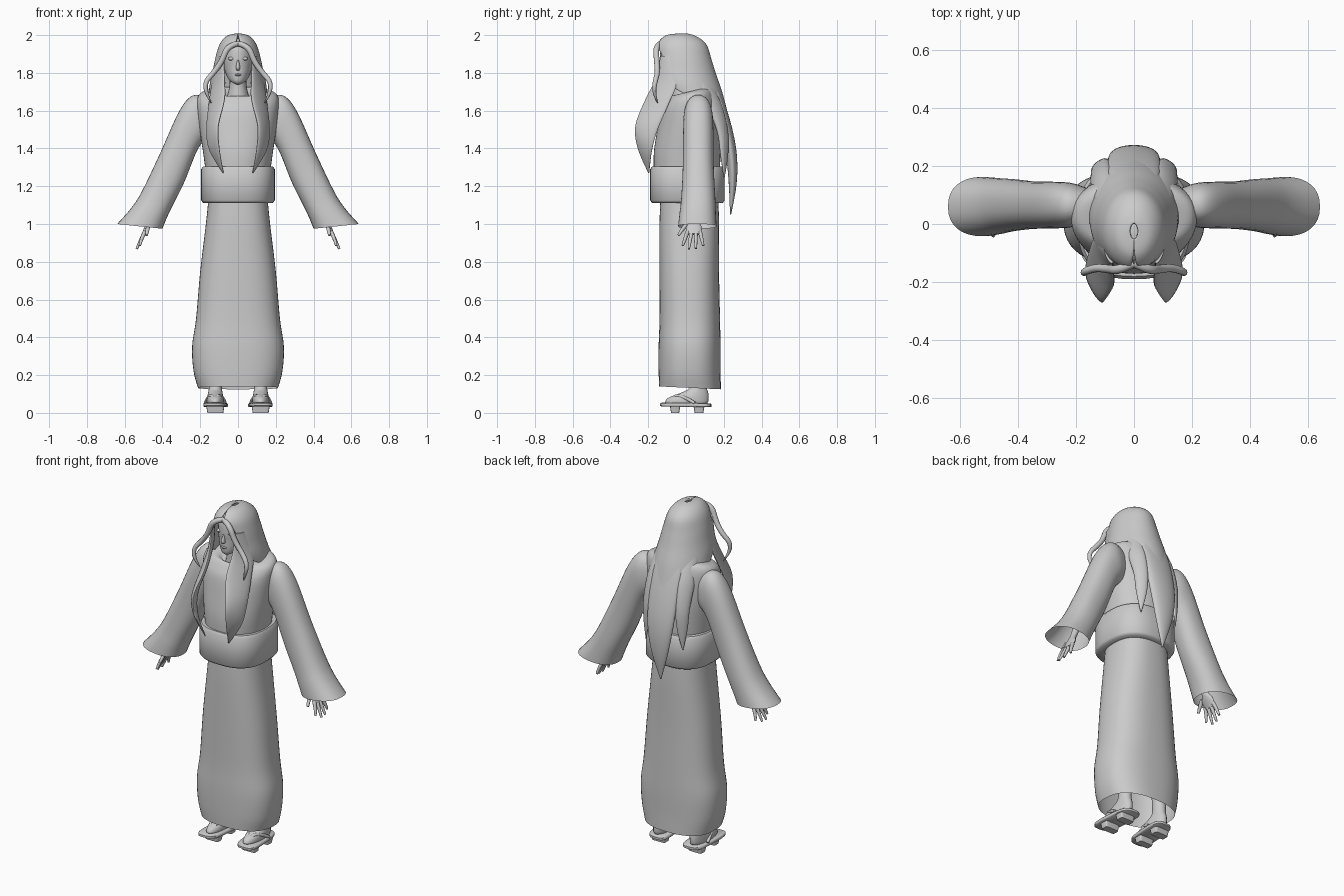
import bpy, math
from mathutils import Vector as V


def mirror(ob):
    ob.modifiers.new("Mirror", 'MIRROR')


def loft(name, keys, w, p=2.0, n=32, steps=5, caps=(True, True), sides=False, thick=0):
    """Skin rings. Key = (end A, end B, half width along w, optional opening in degrees at A)."""
    rows = [list(k[0]) + list(k[1]) + [k[2], k[3] if len(k) > 3 else 0] for k in keys]
    opened = len(keys[0]) > 3
    w, sm = V(w).normalized(), []
    for i in range(len(rows) - 1):                      # Catmull-Rom between keys
        a, b, c, d = (rows[min(max(j, 0), len(rows) - 1)] for j in range(i - 1, i + 3))
        for s in range(steps):
            t = s / steps
            sm.append([.5 * (2*q + (r-o)*t + (2*o-5*q+4*r-e)*t*t + (3*q-o-3*r+e)*t**3)
                       for o, q, r, e in zip(a, b, c, d)])
    sm.append(rows[-1])
    verts, faces = [], []
    for r in sm:
        A, B, g = V(r[:3]), V(r[3:6]), math.radians(r[7])
        c, u = (A + B) / 2, (A - B) / 2
        for k in range(n):
            th = g + (2*math.pi - 2*g) * k / (n - 1 if opened else n)
            cs, sn = math.cos(th), math.sin(th)
            cs, sn = (math.copysign(abs(q) ** (2 / p), q) for q in (cs, sn))
            verts.append(c + u * cs + w * (sn * r[6]))
    for i in range(len(sm) - 1):
        for k in range(n - 1 if opened else n):
            m = (k + 1) % n
            faces.append((i*n + k, i*n + m, (i+1)*n + m, (i+1)*n + k))
    if not opened:
        if caps[0]:
            faces.append(tuple(range(n - 1, -1, -1)))
        if caps[1]:
            faces.append(tuple(range((len(sm)-1)*n, len(sm)*n)))
    me = bpy.data.meshes.new(name)
    me.from_pydata(verts, [], faces)
    for f in me.polygons:
        f.use_smooth = True
    me.set_sharp_from_angle(angle=math.radians(50))
    ob = bpy.data.objects.new(name, me)
    bpy.context.collection.objects.link(ob)
    if thick:
        ob.modifiers.new("Solidify", 'SOLIDIFY').thickness = thick
    if sides:
        mirror(ob)
    return ob


def tube(name, pts, sides=True):
    """Tapered round strand; points are (x, y, z, radius)."""
    cu = bpy.data.curves.new(name, 'CURVE')
    cu.dimensions, cu.bevel_depth, cu.bevel_resolution, cu.use_fill_caps = '3D', 1, 3, True
    sp = cu.splines.new('NURBS')
    sp.points.add(len(pts) - 1)
    for q, (x, y, z, r) in zip(sp.points, pts):
        q.co, q.radius = (x, y, z, 1), r
    sp.order_u, sp.use_endpoint_u, sp.resolution_u = 3, True, 6
    ob = bpy.data.objects.new(name, cu)
    bpy.context.collection.objects.link(ob)
    if sides:
        mirror(ob)


def body(name, rows, x=0, **kw):
    """Upright part; rows are (front y, front z, back y, back z, half width[, opening])."""
    return loft(name, [((x, r[0], r[1]), (x, r[2], r[3])) + r[4:] for r in rows], (1, 0, 0), **kw)


# Robe: skirt, sash and bodice
body("skirt", [(-.135, 1.15, .17, 1.15, .155), (-.14, 1.0, .175, 1.0, .17), (-.14, .75, .175, .75, .20),
               (-.14, .5, .18, .5, .222), (-.145, .35, .183, .35, .243), (-.145, .22, .183, .22, .235),
               (-.142, .14, .185, .125, .212)], p=2.5, n=48, caps=(True, False))
body("sash", [(-.14, 1.11, .16, 1.11, .15), (-.18, 1.112, .195, 1.112, .185), (-.19, 1.125, .205, 1.125, .195),
              (-.19, 1.29, .205, 1.29, .195), (-.18, 1.305, .195, 1.305, .185), (-.14, 1.305, .16, 1.305, .15)],
     p=2.6, n=48, steps=1)
body("bodice", [(-.17, 1.27, .18, 1.27, .17), (-.17, 1.38, .182, 1.38, .185), (-.152, 1.5, .18, 1.5, .203),
                (-.132, 1.6, .17, 1.62, .215), (-.105, 1.65, .155, 1.69, .213), (-.085, 1.675, .135, 1.72, .185),
                (-.075, 1.675, .11, 1.725, .13), (-.065, 1.66, .08, 1.70, .09)], p=2.2, n=48)

# Wide sleeves, open at the cuff
loft("sleeve", [((.17, .065, 1.67), (.16, .065, 1.45), .06), ((.24, .065, 1.68), (.19, .065, 1.43), .076),
                ((.31, .065, 1.60), (.225, .065, 1.37), .08), ((.41, .065, 1.38), (.285, .065, 1.22), .082),
                ((.505, .065, 1.18), (.345, .065, 1.10), .09), ((.565, .062, 1.085), (.378, .062, 1.03), .096),
                ((.64, .06, 1.0), (.40, .06, .975), .102)],
     (0, 1, 0), p=2.3, caps=(True, False), sides=True)

# Hands
loft("hand", [((.425, .065, 1.12), (.425, .015, 1.12), .02), ((.46, .06, 1.03), (.46, .02, 1.03), .016),
              ((.48, .083, .985), (.48, .0, .985), .014), ((.50, .08, .945), (.50, .005, .945), .01)],
     (1, 0, .5), n=16, sides=True)
for i, (y0, y1, z1) in enumerate([(.008, -.018, .885), (.03, .015, .868), (.052, .052, .87), (.074, .092, .885)]):
    tube("finger_%d" % i, [(.492, y0, .96, .011), (.513, (y0 + y1) / 2, .92, .01),
                           (.535 - (z1 - .87), y1, z1, .006)])
tube("thumb", [(.475, .005, 1.0, .012), (.478, -.022, .97, .011), (.485, -.04, .94, .007)])

# Head and neck
body("head", [(-.105, 1.735, -.06, 1.75, .012), (-.128, 1.75, -.02, 1.76, .038), (-.135, 1.78, .03, 1.78, .058),
              (-.135, 1.83, .07, 1.83, .075), (-.138, 1.88, .085, 1.88, .08), (-.128, 1.94, .07, 1.94, .07),
              (-.08, 1.98, .02, 1.98, .03)])
body("neck", [(-.075, 1.82, .04, 1.82, .045), (-.07, 1.73, .04, 1.74, .045), (-.075, 1.64, .06, 1.66, .065)], n=20)
body("nose", [(-.14, 1.868, -.12, 1.868, .005), (-.154, 1.825, -.12, 1.825, .011),
              (-.135, 1.812, -.12, 1.812, .006)], n=12)
body("lips", [(-.134, 1.797, -.11, 1.797, .012), (-.141, 1.79, -.11, 1.79, .02),
              (-.134, 1.781, -.11, 1.781, .012)], n=16)
body("eye", [(-.128, 1.885, -.11, 1.885, .008), (-.135, 1.875, -.11, 1.875, .017),
             (-.128, 1.866, -.11, 1.866, .008)], x=.036, n=14, sides=True)

# Hair shell, open around the face and narrowing onto the back
body("hair_shell", [(-.05, 1.998, .0, 2.0, .012, 0), (-.105, 1.988, .05, 1.985, .055, 2),
                    (-.143, 1.95, .10, 1.945, .088, 10), (-.15, 1.90, .125, 1.87, .108, 36),
                    (-.155, 1.83, .15, 1.79, .124, 42), (-.155, 1.76, .178, 1.71, .14, 48),
                    (-.11, 1.69, .20, 1.63, .145, 85), (-.04, 1.58, .225, 1.53, .135, 108),
                    (.05, 1.48, .24, 1.43, .12, 125)], n=44, thick=.01)

# Long pointed locks down the back
loft("back_lock", [((-.07, .12, 1.80), (.07, .12, 1.80), .02), ((-.09, .175, 1.65), (.09, .175, 1.65), .026),
                   ((-.09, .22, 1.48), (.09, .22, 1.48), .03), ((-.078, .243, 1.34), (.078, .243, 1.34), .028),
                   ((-.05, .247, 1.2), (.05, .247, 1.2), .02), ((-.003, .236, 1.05), (.003, .236, 1.05), .003)],
     (0, 1, .15), n=24)
loft("back_side_lock", [((.13, .06, 1.75), (.07, .13, 1.75), .02), ((.145, .12, 1.62), (.08, .19, 1.62), .022),
                        ((.145, .17, 1.48), (.085, .22, 1.48), .02), ((.14, .185, 1.36), (.095, .22, 1.36), .014),
                        ((.122, .20, 1.24), (.118, .203, 1.24), .002)],
     (.7, .7, 0), n=20, sides=True)

# Leaf-shaped locks falling in front of the chest
loft("front_lock", [((.10, -.08, 1.89), (.075, -.135, 1.89), .01), ((.135, -.05, 1.75), (.072, -.16, 1.77), .014),
                    ((.152, -.09, 1.64), (.072, -.215, 1.66), .017), ((.165, -.15, 1.5), (.105, -.268, 1.52), .016),
                    ((.15, -.18, 1.39), (.10, -.255, 1.40), .013), ((.08, -.195, 1.27), (.076, -.20, 1.27), .002)],
     (.88, -.48, 0), n=24, sides=True)

# Thin strands framing the face
tube("face_strand", [(.0, -.135, 1.955, .014), (.055, -.16, 1.945, .016), (.085, -.155, 1.86, .015),
                     (.13, -.15, 1.80, .014), (.175, -.165, 1.75, .013), (.168, -.17, 1.69, .010),
                     (.142, -.15, 1.64, .002)])

# Feet and sandals
body("foot", [(-.10, .048, .11, .048, .04), (-.11, .06, .118, .06, .044), (-.09, .082, .12, .085, .043),
              (-.03, .105, .117, .11, .038), (.02, .135, .108, .14, .034), (.025, .2, .108, .2, .036),
              (.02, .32, .115, .32, .045)], x=.12, n=24, sides=True)
loft("sandal_sole", [((.128, -.13, .034), (.11, .13, .03), .058), ((.128, -.137, .038), (.11, .135, .033), .062),
                     ((.128, -.137, .05), (.11, .135, .046), .062), ((.128, -.13, .054), (.11, .13, .05), .058)],
     (1, -.05, 0), p=3.5, steps=1, sides=True)
for nm, y0, y1 in [("front_tooth", -.085, -.03), ("rear_tooth", .04, .098)]:
    body(nm, [(y0 + .006, 0, y1 - .006, 0, .042), (y0, .036, y1, .036, .048)],
         x=.12, p=7, steps=1, sides=True)
for nm, s in [("outer_strap", 1), ("inner_strap", -1)]:
    tube(nm, [(.122, -.085, .05, .008), (.122 + s*.008, -.07, .088, .009), (.12 + s*.036, -.02, .092, .009),
              (.12 + s*.052, .045, .052, .009)])
